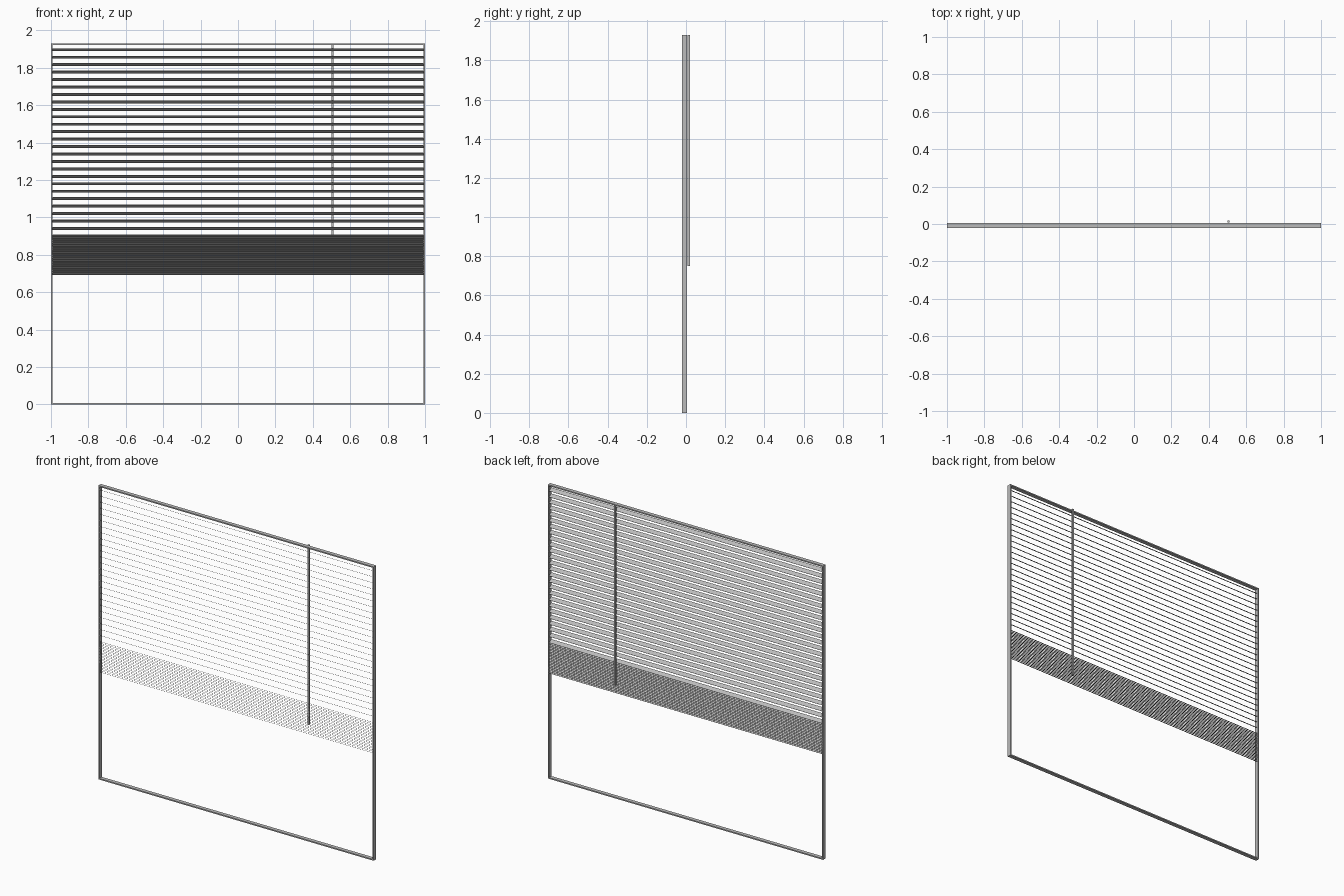
import bpy
import math

cube = bpy.data.objects.get("Cube")
if cube:
    bpy.data.objects.remove(cube, do_unlink=True)

HEIGHT = 1.93
FRAME_Y, FRAME_DEPTH, WALL = -0.0075, 0.026, 0.008
TILT = math.radians(-30)

grey = bpy.data.materials.new("aluminium grey")
grey.use_nodes = True
colour = (0.5, 0.5, 0.5, 1)
grey.diffuse_color = colour
grey.node_tree.nodes["Principled BSDF"].inputs["Base Color"].default_value = colour


def box(name, size, location, tilt=0):
    x, y, z = (s / 2 for s in size)
    verts = [(a, b, c) for a in (-x, x) for b in (-y, y) for c in (-z, z)]
    faces = [(0, 1, 3, 2), (4, 6, 7, 5), (0, 4, 5, 1),
             (2, 3, 7, 6), (0, 2, 6, 4), (1, 5, 7, 3)]
    mesh = bpy.data.meshes.new(name)
    mesh.from_pydata(verts, [], faces)
    mesh.materials.append(grey)
    obj = bpy.data.objects.new(name, mesh)
    obj.location = location
    obj.rotation_euler.x = tilt
    bpy.context.collection.objects.link(obj)
    return obj


def slats(name, top, step, count):
    slat = box(name, (1.982, 0.028, 0.0015), (0, FRAME_Y, top), TILT)
    array = slat.modifiers.new("repeat", "ARRAY")
    array.use_relative_offset = False
    array.use_constant_offset = True
    # Vertical step expressed in the tilted slat's own axes
    array.constant_offset_displace = (0, step * math.sin(TILT), step * math.cos(TILT))
    array.constant_offset_displace *= -1
    array.count = count


# Outer frame
for side, sign in (("left", 1), ("right", -1)):
    box(side + "_jamb", (WALL, FRAME_DEPTH, HEIGHT),
        (sign * (1 - WALL / 2), FRAME_Y, HEIGHT / 2))
for part, z in (("head_rail", HEIGHT - WALL / 2), ("sill_rail", WALL / 2)):
    box(part, (2 - 2 * WALL, FRAME_DEPTH, WALL), (0, FRAME_Y, z))

# Open slats above, gathered slats below
slats("open_slats", 1.896, 0.0398, 25)
slats("stacked_slats", 0.9, 0.01, 21)

# Control rod behind the slats
box("control_rod", (0.012, 0.012, 1.18), (0.505, 0.0135, 1.34))
